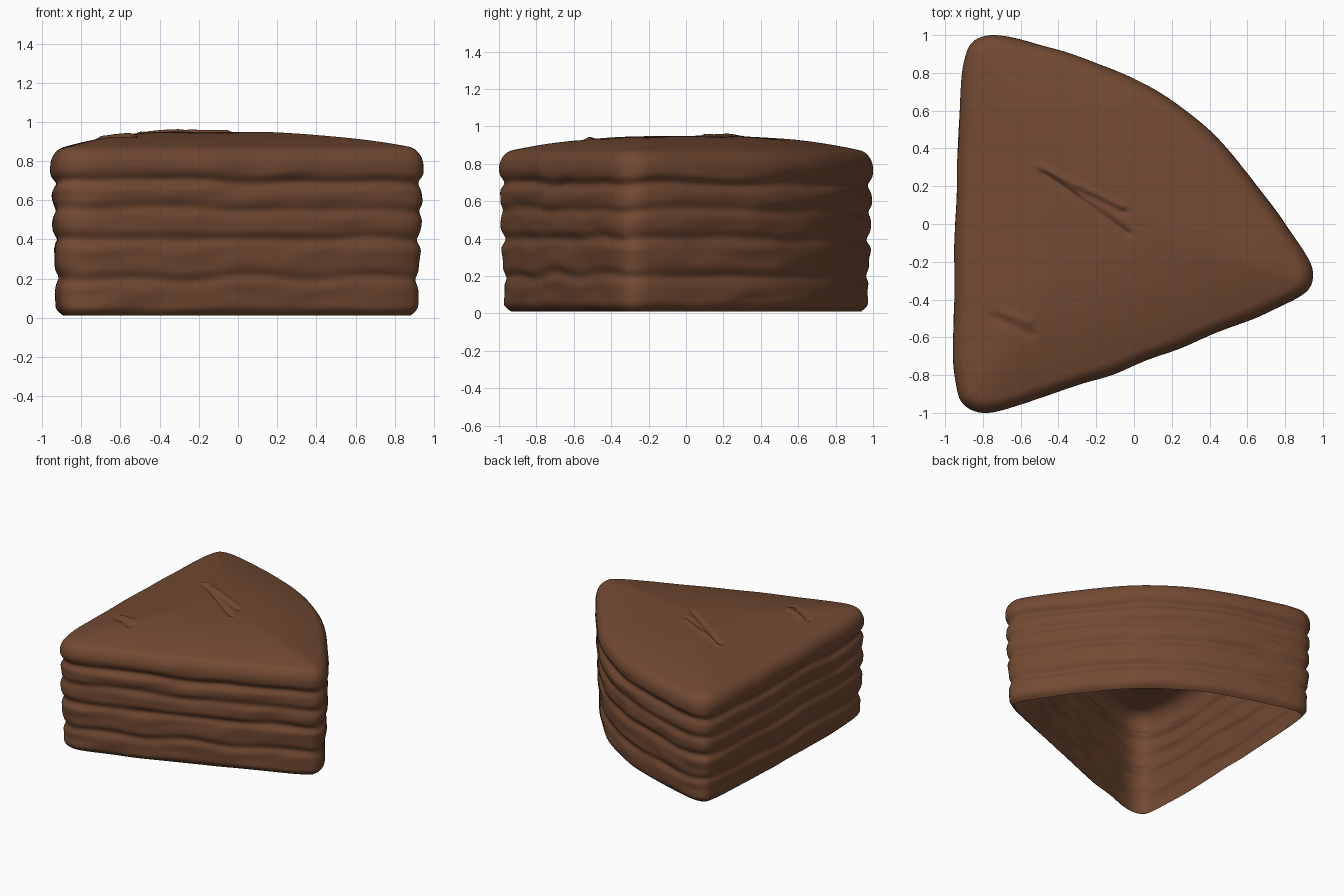
import bpy
import bmesh
import math
from mathutils import Vector, noise

cube = bpy.data.objects.get("Cube")
if cube:
    bpy.data.objects.remove(cube, do_unlink=True)

# Colour
chocolate = bpy.data.materials.new("chocolate")
chocolate.use_nodes = True
colour = (0.17, 0.068, 0.033, 1)
chocolate.diffuse_color = colour
chocolate.node_tree.nodes["Principled BSDF"].inputs["Base Color"].default_value = colour

# Wedge outline, counter-clockwise from the pointed end
OUTLINE = [(-0.8, -1), (-0.4, -0.89), (0, -0.75), (0.5, -0.55), (0.87, -0.39),
           (0.935, -0.33), (0.945, -0.25), (0.9, -0.15), (0.7, 0.14), (0.5, 0.39),
           (0.3, 0.58), (0, 0.77), (-0.4, 0.92), (-0.77, 1), (-0.86, 0.965),
           (-0.9, 0.86), (-0.93, 0.4), (-0.95, -0.2), (-0.945, -0.85), (-0.91, -0.95)]
CENTRE = Vector((-0.2, 0.03))
SIDES = 260
WALL_STEPS = 56
SHOULDER_STEPS = 9
TOP_STEPS = 50
BASE, BULGE, RIM = 0.012, 0.77, 0.875
GROOVES = [(0.69, 0.026), (0.55, 0.016), (0.4, 0.02), (0.2, 0.018)]

# Scratches in the icing: start, end, depth (negative digs in)
SCRATCHES = [((-0.5, 0.3), (-0.06, 0.09), 0.012), ((-0.48, 0.27), (-0.03, -0.05), -0.018),
             ((-0.28, 0.17), (-0.05, 0.06), -0.012), ((-0.74, -0.49), (-0.54, -0.59), -0.014),
             ((-0.7, -0.47), (-0.55, -0.52), 0.012)]


def bell(distance, width):
    return math.exp(-(distance / width) ** 2)


def resample(points, count):
    """Closed smooth curve through the points, evenly spaced."""
    pts = [Vector(p) for p in points]
    n = len(pts)
    dense = []
    for i in range(n):
        a, b, c, d = (pts[(i + k) % n] for k in (-1, 0, 1, 2))
        k1, k2, k3 = (max((q - p).length ** 0.5, 1e-4) for p, q in ((a, b), (b, c), (c, d)))
        m1 = k2 * ((b - a) / k1 - (c - a) / (k1 + k2)) + (c - b)
        m2 = k2 * ((d - c) / k3 - (d - b) / (k2 + k3)) + (c - b)
        for j in range(40):
            t = j / 40
            dense.append((2 * t**3 - 3 * t**2 + 1) * b + (t**3 - 2 * t**2 + t) * m1
                         + (3 * t**2 - 2 * t**3) * c + (t**3 - t**2) * m2)
    lengths = [0]
    for p, q in zip(dense, dense[1:] + dense[:1]):
        lengths.append(lengths[-1] + (q - p).length)
    result, k = [], 0
    for i in range(count):
        goal = lengths[-1] * i / count
        while lengths[k + 1] < goal:
            k += 1
        f = (goal - lengths[k]) / max(lengths[k + 1] - lengths[k], 1e-6)
        result.append(dense[k].lerp(dense[(k + 1) % len(dense)], f))
    return result


def wall_inset(point, z):
    """Wavy sponge layers with grooves between them."""
    here = Vector((point.x, point.y, z))
    wave = 0.025 * noise.noise(here * 2.5)
    inset = 0.03 * (1 - z / BULGE)
    inset += sum(depth * bell(z + wave - height, 0.03) for height, depth in GROOVES)
    inset += 0.009 * noise.noise(Vector((point.x * 4, point.y * 4, z * 13)))
    return inset + 0.035 * max(0, 1 - (z - BASE) / 0.05) ** 2


def scratch_height(point):
    total = 0
    for start, end, depth in SCRATCHES:
        a, b = Vector(start), Vector(end)
        t = max(0, min(1, (point - a).dot(b - a) / (b - a).length_squared))
        total += depth * bell((point - a.lerp(b, t)).length, 0.017)
    return total


outline = resample(OUTLINE, SIDES)
normals = []
for i in range(SIDES):
    along = outline[(i + 1) % SIDES] - outline[i - 1]
    normals.append(Vector((-along.y, along.x)).normalized())

# Layered wall, open underneath
rings = []
for step in range(WALL_STEPS + 1):
    z = BASE + (BULGE - BASE) * step / WALL_STEPS
    ring = [p + n * wall_inset(p, z) for p, n in zip(outline, normals)]
    rings.append([(p.x, p.y, z) for p in ring])

# Rounded icing shoulder
for step in range(1, SHOULDER_STEPS + 1):
    angle = math.pi / 2 * step / SHOULDER_STEPS * 0.9
    inset = 0.09 * (1 - math.cos(angle))
    z = BULGE + (RIM - BULGE) * math.sin(angle)
    rings.append([tuple(p + n * (inset + wall_inset(p, BULGE) * math.cos(angle))) + (z,)
                  for p, n in zip(outline, normals)])

# Gently domed top
rim = [Vector(p) for p in rings[-1]]
for step in range(1, TOP_STEPS):
    t = 1 - step / TOP_STEPS
    ring = []
    for p in rim:
        flat = CENTRE.lerp(p.xy, t)
        z = p.z + 0.077 * (1 - t ** 2.6) + scratch_height(flat)
        z += 0.006 * noise.noise(Vector((flat.x, flat.y, 0)) * 3) * (1 - t)
        ring.append((flat.x, flat.y, z))
    rings.append(ring)

bm = bmesh.new()
grid = [[bm.verts.new(co) for co in ring] for ring in rings]
for low, high in zip(grid, grid[1:]):
    for i in range(SIDES):
        j = (i + 1) % SIDES
        bm.faces.new((low[i], low[j], high[j], high[i]))
peak = bm.verts.new((CENTRE.x, CENTRE.y, sum(v.co.z for v in grid[-1]) / SIDES))
for i in range(SIDES):
    bm.faces.new((grid[-1][i], grid[-1][(i + 1) % SIDES], peak))
for face in bm.faces:
    face.smooth = True

mesh = bpy.data.meshes.new("cake_slice")
bm.to_mesh(mesh)
bm.free()
mesh.materials.append(chocolate)
cake = bpy.data.objects.new("cake_slice", mesh)
bpy.context.collection.objects.link(cake)
